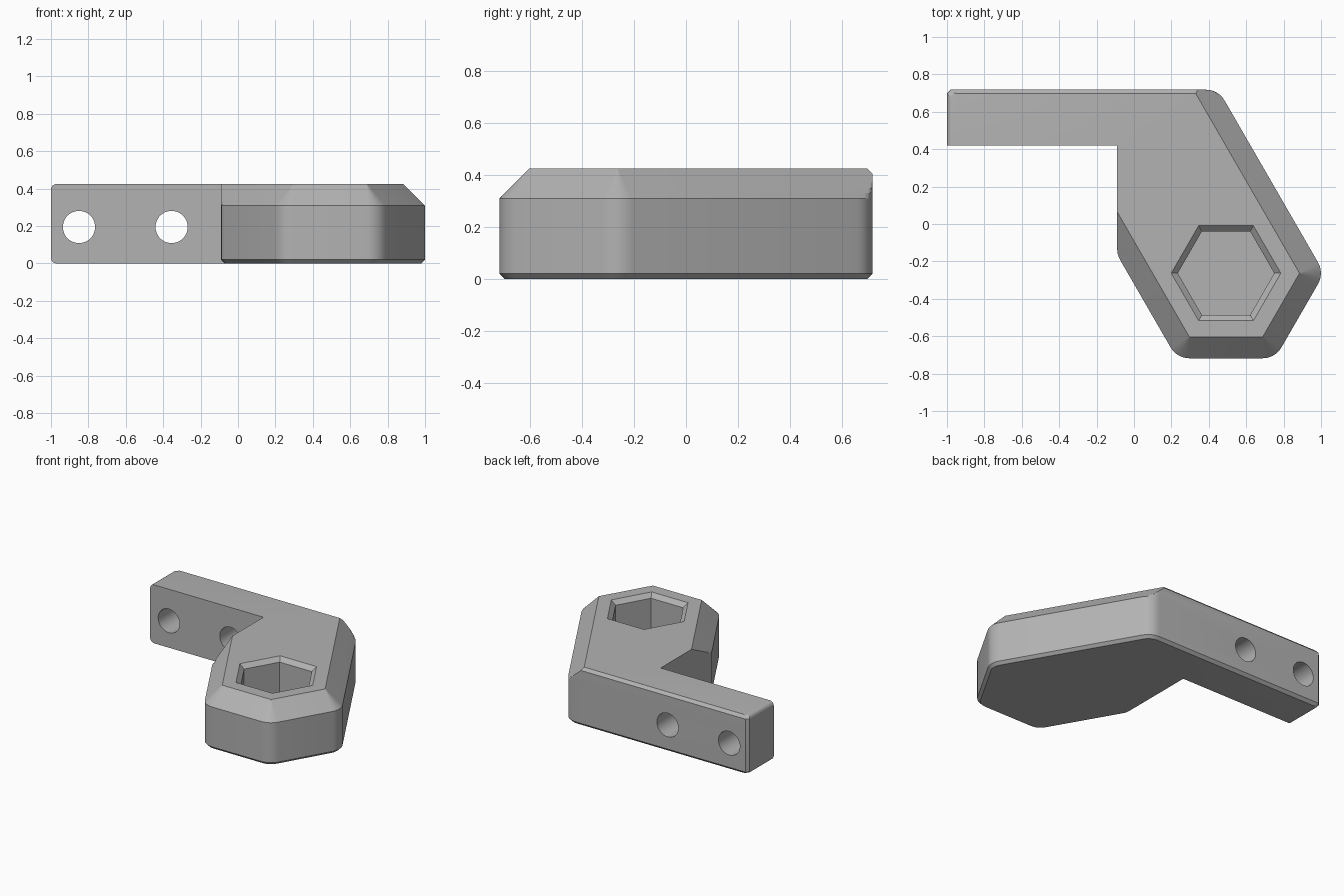
import bpy, bmesh
from math import cos, sin, radians, pi
from mathutils import Matrix

cube = bpy.data.objects.get("Cube")
if cube:
    bpy.data.objects.remove(cube, do_unlink=True)

# Main dimensions
CX, CY = 0.492, -0.263          # centre of the hexagonal head
HEIGHT, CHAMFER, SMALL = 0.425, 0.115, 0.02
APOTHEM = 0.34                  # head, at the top face
WALL, ARM_FRONT, BACK, END_R = -0.09, 0.42, 0.718, 0.03
C30 = cos(radians(30))

grey = bpy.data.materials.new("plain_grey")
grey.use_nodes = True
grey.diffuse_color = (0.45, 0.45, 0.45, 1)
grey.node_tree.nodes["Principled BSDF"].inputs["Base Color"].default_value = (0.45, 0.45, 0.45, 1)


def make_object(name, bm):
    bmesh.ops.recalc_face_normals(bm, faces=bm.faces)
    mesh = bpy.data.meshes.new(name)
    bm.to_mesh(mesh)
    bm.free()
    mesh.materials.append(grey)
    ob = bpy.data.objects.new(name, mesh)
    bpy.context.collection.objects.link(ob)
    return ob


def loft(name, rings):
    """Skin a stack of equal-length rings and cap both ends."""
    bm = bmesh.new()
    rows = [[bm.verts.new(p) for p in ring] for ring in rings]
    for a, b in zip(rows, rows[1:]):
        for i in range(len(a)):
            j = (i + 1) % len(a)
            bm.faces.new((a[i], a[j], b[j], b[i]))
    bm.faces.new(rows[0][::-1])
    bm.faces.new(rows[-1])
    bmesh.ops.remove_doubles(bm, verts=bm.verts, dist=1e-5)
    return make_object(name, bm)


def arc(x, y, r, start, end, steps=6):
    angles = [radians(start + (end - start) * i / steps) for i in range(steps + 1)]
    return [(x + r * cos(a), y + r * sin(a)) for a in angles]


# Slanted sides of the head, moved outward by d
def right_x(y, d):
    return CX + (APOTHEM + d - 0.5 * (y - CY)) / C30


def left_x(y, d):
    return CX - (APOTHEM + d + 0.5 * (y - CY)) / C30


def left_y(x, d):
    return CY - 2 * (APOTHEM + d + (x - CX) * C30)


def section(z):
    """Outline of the bracket at height z."""
    inset = max(0, SMALL - z)
    d = min(CHAMFER, HEIGHT - z) - inset
    back = BACK - SMALL + min(SMALL, HEIGHT - z, z)
    wall = WALL + inset
    h = max(0, END_R - min(z, HEIGHT - z))
    end = -1 + END_R - max(0, END_R ** 2 - h ** 2) ** 0.5
    r = CHAMFER - inset

    # arm front and inner wall
    ax = WALL + CHAMFER
    ay = left_y(ax, 0)
    pts = [(end, ARM_FRONT), (wall, ARM_FRONT), (wall, max(ay, left_y(wall, d)))]
    # rounded inner corner, clipped by the top chamfer
    pts += [(max(x, left_x(y, d)), y) for x, y in arc(ax, ay, r, 180, 210, 3)]
    # three rounded head corners
    for a in (240, 300, 360):
        R = APOTHEM / C30
        x, y = CX + R * cos(radians(a)), CY + R * sin(radians(a))
        pts += arc(x, y, d, a - 30, a + 30)
    # rounded back corner, clipped by the top chamfer
    by = BACK - CHAMFER
    for x, y in arc(right_x(by, 0), by, r, 30, 90):
        y = min(y, back)
        pts.append((min(x, right_x(y, d)), y))
    # chamfered arm end
    pts += [(end + SMALL, back), (end, back - SMALL)]
    return [(x, y, z) for x, y in pts]


ends = [END_R * (1 - cos(radians(a))) for a in (0, 22.5, 45, 67.5, 90)]
levels = ends + [SMALL, HEIGHT - CHAMFER, HEIGHT - SMALL] + [HEIGHT - e for e in ends]
levels += [HEIGHT - CHAMFER + SMALL * i for i in range(1, 5)]
bracket = loft("bracket", [section(z) for z in sorted(set(levels))])

# Hexagonal pocket with a flared rim
cutters = [loft("pocket_cutter", [
    [(CX + r * cos(i * pi / 3), CY + r * sin(i * pi / 3), z) for i in range(6)]
    for z, r in ((0.13, 0.258), (0.395, 0.258), (0.455, 0.328))])]

# Two screw holes through the arm
for x in (-0.85, -0.355):
    bm = bmesh.new()
    bmesh.ops.create_cone(bm, cap_ends=True, segments=48, radius1=0.086, radius2=0.086, depth=0.6,
                          matrix=Matrix.Translation((x, 0.57, 0.195)) @ Matrix.Rotation(pi / 2, 4, "X"))
    cutters.append(make_object("screw_hole_cutter", bm))

bpy.ops.object.select_all(action="DESELECT")
bracket.select_set(True)
bpy.context.view_layer.objects.active = bracket
for cutter in cutters:
    cutter.hide_render = True
    mod = bracket.modifiers.new("cut", "BOOLEAN")
    mod.operation, mod.solver, mod.object = "DIFFERENCE", "EXACT", cutter
    bpy.ops.object.modifier_apply(modifier=mod.name)
    bpy.data.objects.remove(cutter, do_unlink=True)

bpy.ops.object.shade_smooth_by_angle(angle=radians(16))
